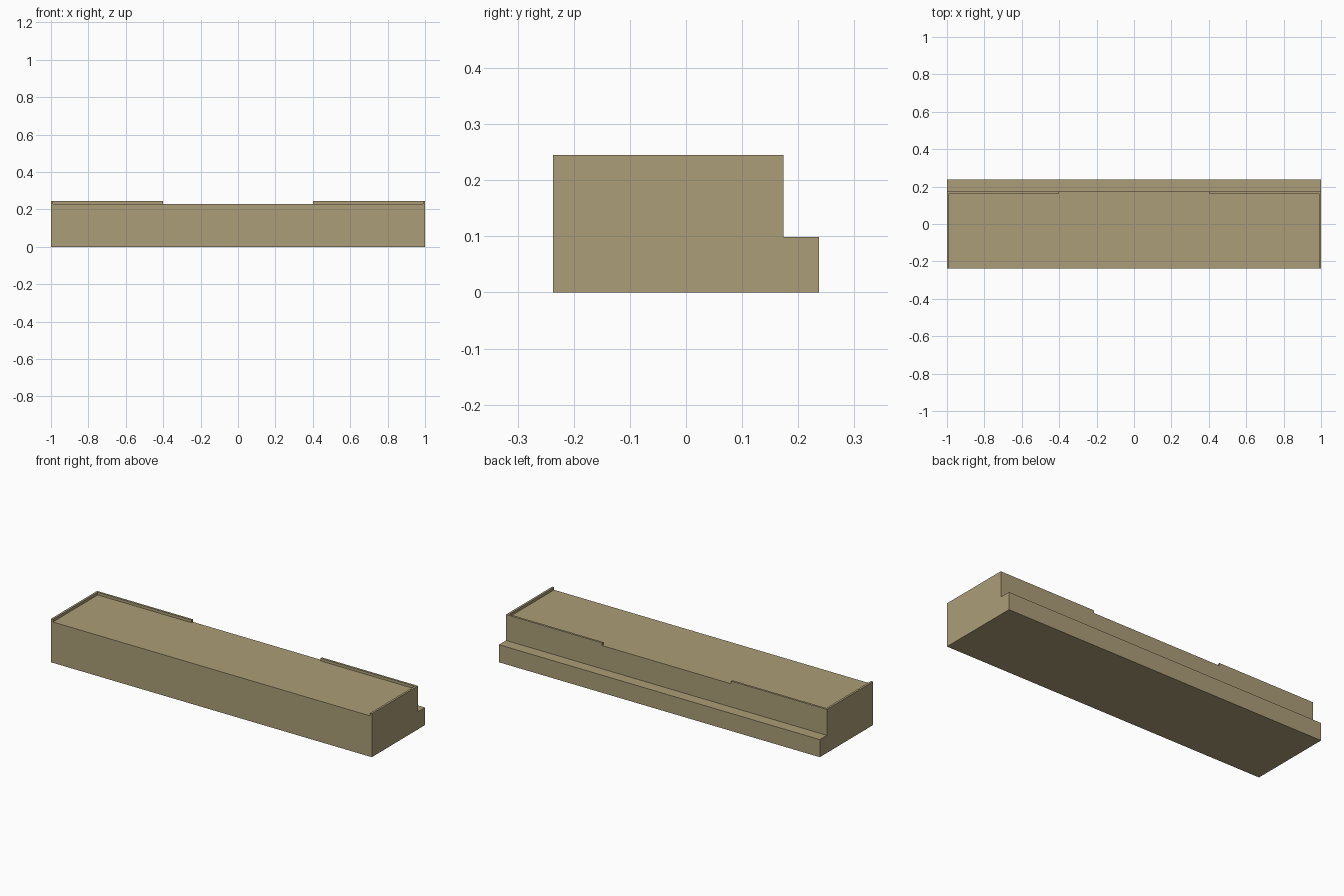
import bpy, bmesh
from mathutils import Vector

if "Cube" in bpy.data.objects:
    bpy.data.objects.remove(bpy.data.objects["Cube"])

tan = bpy.data.materials.new("sand_tan")
tan.diffuse_color = (0.413, 0.337, 0.188, 1)
tan.use_nodes = True
tan.node_tree.nodes["Principled BSDF"].inputs["Base Color"].default_value = tan.diffuse_color


def prism(name, profile, offset):
    """Extrude a closed outline along an offset vector."""
    bm = bmesh.new()
    face = bm.faces.new([bm.verts.new(p) for p in profile])
    out = bmesh.ops.extrude_face_region(bm, geom=[face])
    moved = [v for v in out["geom"] if isinstance(v, bmesh.types.BMVert)]
    bmesh.ops.translate(bm, verts=moved, vec=Vector(offset))
    bmesh.ops.recalc_face_normals(bm, faces=bm.faces)
    mesh = bpy.data.meshes.new(name)
    bm.to_mesh(mesh)
    bm.free()
    mesh.materials.append(tan)
    obj = bpy.data.objects.new(name, mesh)
    bpy.context.collection.objects.link(obj)
    return obj


FRONT, WALL, BACK = -0.237, 0.174, 0.237
STEP, DECK, TOP = 0.099, 0.23, 0.245

# Main block with the low ledge along the back
side = [(FRONT, 0), (BACK, 0), (BACK, STEP), (WALL, STEP), (WALL, DECK), (FRONT, DECK)]
prism("stepped_block", [(-1, y, z) for y, z in side], (2, 0, 0))

# Thin L-shaped parapet at each end, open at the front and mid back
t = 0.012
plan = [(1, FRONT), (1, WALL), (0.402, WALL), (0.402, WALL - t),
        (1 - t, WALL - t), (1 - t, FRONT)]
parapet = prism("corner_parapet", [(x, y, DECK) for x, y in plan], (0, 0, TOP - DECK))
mirror = parapet.modifiers.new("other_end", "MIRROR")
mirror.use_axis = (True, False, False)
mirror.use_mirror_merge = False
